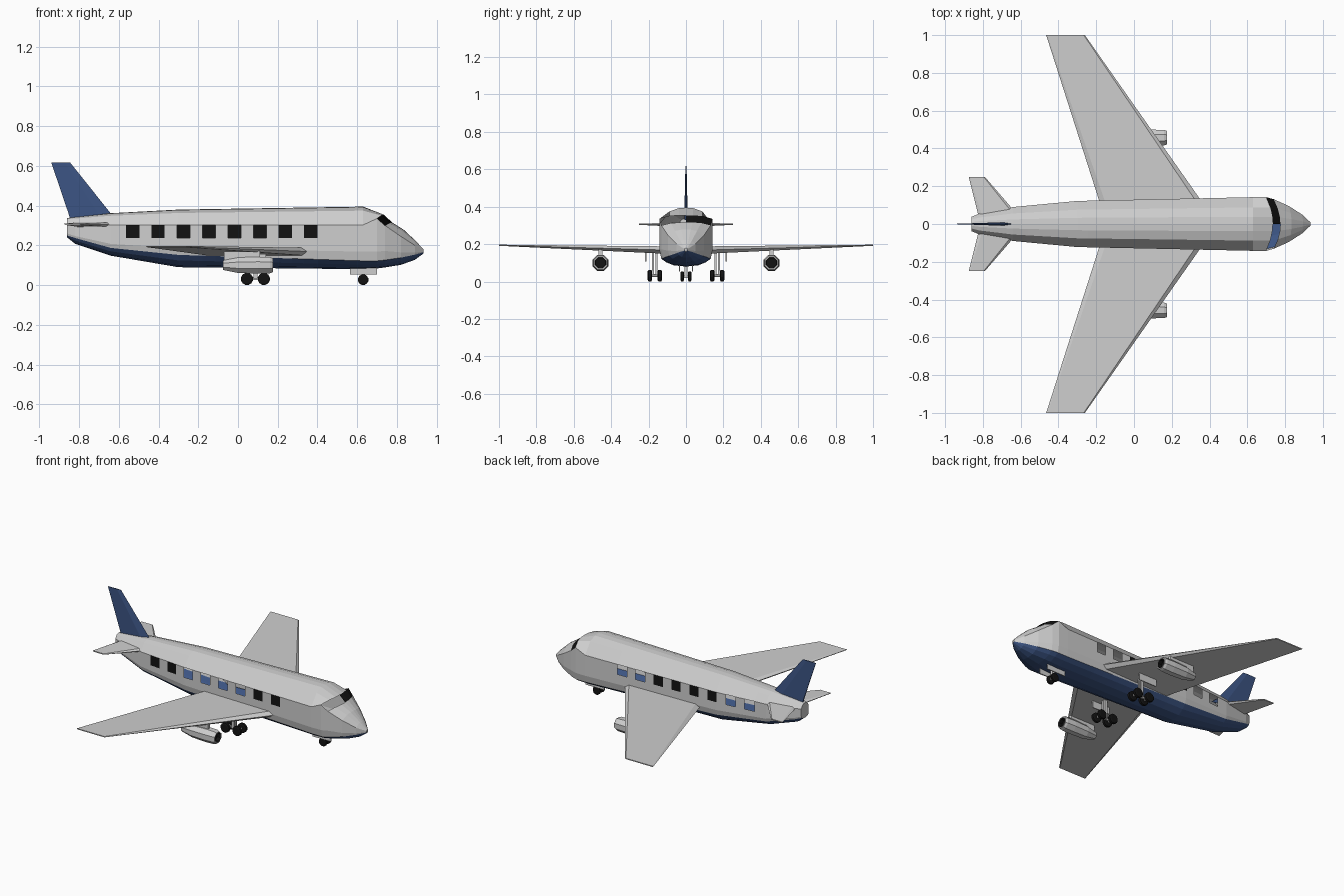
import bpy, bmesh, math
from mathutils import Vector

if "Cube" in bpy.data.objects:
    bpy.data.objects.remove(bpy.data.objects["Cube"])


def material(name, rgb):
    m = bpy.data.materials.new(name)
    m.diffuse_color = (*rgb, 1)
    m.use_nodes = True
    m.node_tree.nodes["Principled BSDF"].inputs["Base Color"].default_value = m.diffuse_color
    return m


GREY = material("light_grey", (0.62, 0.62, 0.62))
BLUE = material("navy_blue", (0.045, 0.09, 0.23))
BLACK = material("black", (0.006, 0.006, 0.006))


def loft(name, rings, mats, rule=None):
    """Skin closed rings, cap both ends. rule(section, side) gives a material index, or None for a hole."""
    bm = bmesh.new()
    vs = [[bm.verts.new(p) for p in r] for r in rings]
    n = len(rings[0])
    holes = []
    for i in range(len(vs) - 1):
        for j in range(n):
            k = (j + 1) % n
            f = bm.faces.new((vs[i][j], vs[i][k], vs[i + 1][k], vs[i + 1][j]))
            m = rule(i, j) if rule else 0
            if m is None:
                holes.append(f)
            else:
                f.material_index = m
    bm.faces.new(vs[0])
    bm.faces.new(vs[-1])
    bmesh.ops.recalc_face_normals(bm, faces=bm.faces)
    bmesh.ops.delete(bm, geom=holes, context='FACES')
    me = bpy.data.meshes.new(name)
    bm.to_mesh(me)
    bm.free()
    for m in mats:
        me.materials.append(m)
    ob = bpy.data.objects.new(name, me)
    bpy.context.collection.objects.link(ob)
    return ob


def box(name, lo, hi, mat):
    ring = lambda z: [(lo[0], lo[1], z), (hi[0], lo[1], z), (hi[0], hi[1], z), (lo[0], hi[1], z)]
    return loft(name, [ring(lo[2]), ring(hi[2])], [mat])


def disc_ring(axis, t, r, c, n):
    """Circle of n points at position t along the x or y axis, centred on the other two coordinates c."""
    pts = []
    for k in range(n):
        a = 2 * math.pi * (k + 0.5) / n
        u, z = c[0] + r * math.cos(a), c[1] + r * math.sin(a)
        pts.append((t, u, z) if axis == 'x' else (u, t, z))
    return pts


# Fuselage stations: x, bottom, paint line, window sill, window head, top, half width, forward sweep
KEYS = [
    (-0.86, 0.24, 0.25, 0.275, 0.31, 0.337, 0.038, 0),
    (-0.82, 0.208, 0.237, 0.262, 0.31, 0.342, 0.055, 0),
    (-0.64, 0.148, 0.187, 0.238, 0.303, 0.362, 0.09, 0),
    (-0.30, 0.09, 0.152, 0.238, 0.303, 0.38, 0.122, 0),
    (0.63, 0.08, 0.122, 0.238, 0.303, 0.395, 0.142, 0),
    (0.70, 0.084, 0.122, 0.24, 0.335, 0.354, 0.142, 0.035),
    (0.74, 0.089, 0.126, 0.24, 0.30, 0.316, 0.131, 0.035),
    (0.82, 0.102, 0.138, 0.205, 0.245, 0.278, 0.095, 0.015),
    (0.89, 0.127, 0.153, 0.18, 0.20, 0.222, 0.05, 0.005),
    (0.935, 0.16, 0.166, 0.17, 0.174, 0.178, 0.008, 0),
]
WINDOWS = [-0.53 + 0.128 * i for i in range(8)]


def station(x):
    for a, b in zip(KEYS, KEYS[1:]):
        if a[0] <= x <= b[0]:
            t = (x - a[0]) / (b[0] - a[0])
            return [p + (q - p) * t for p, q in zip(a, b)]


def hull_ring(x):
    x, bot, zb, zl, zu, top, w, s = station(x)
    half = [(0, bot), (0.45, bot + 0.15 * (zb - bot)), (0.75, bot + 0.55 * (zb - bot)), (0.93, zb),
            (1, zb + 0.4 * (zl - zb)), (1, zl), (1, zu),
            (0.62, zu + 0.78 * (top - zu)), (0.27, zu + 0.97 * (top - zu)), (0, top)]
    full = half + [(-y, z) for y, z in half[8:0:-1]]
    return [(x + (s * (1 - y * y) if z >= zu else 0), y * w, z) for y, z in full]


xs = sorted([k[0] for k in KEYS] + [c + d for c in WINDOWS for d in (-0.033, 0.033)])


def hull_rule(i, j):
    band, left = (j, True) if j < 9 else (17 - j, False)
    mid = (xs[i] + xs[i + 1]) / 2
    if band < 3:
        return 1
    # dark panes alternate with open windows from side to side
    if band == 5:
        for n, c in enumerate(WINDOWS):
            if abs(mid - c) < 0.033:
                return 2 if (2 <= n <= 5) == left else None
    # windshield: pane on one side, opening on the other
    if band >= 6 and 0.70 < mid < 0.74:
        return 2 if left else None
    return 0


loft("fuselage", [hull_ring(x) for x in xs], [GREY, BLUE, BLACK], hull_rule)

# Tail fin
fin = []
for z, x0, x1, t in ((0.33, -0.845, -0.60, 0.009), (0.36, -0.853, -0.64, 0.009), (0.617, -0.94, -0.845, 0.003)):
    fin.append([(x0, -t * 0.4, z), (x0 + 0.7 * (x1 - x0), -t, z), (x1, 0, z),
                (x0 + 0.7 * (x1 - x0), t, z), (x0, t * 0.4, z)])
loft("tail_fin", fin, [BLUE])

for side, s in (("left", 1), ("right", -1)):
    # Main wing
    def wing_ring(y, x0, x1, z0, z1, bevel):
        m = (z0 + z1) / 2
        return [(x0, s * y, m + 0.003), (x0 + bevel, s * y, z0), (x1 - bevel, s * y, z0),
                (x1, s * y, m), (x1 - bevel, s * y, z1), (x0 + bevel, s * y, z1)]
    loft("wing_" + side, [wing_ring(0.10, -0.177, 0.372, 0.148, 0.188, 0.03),
                          wing_ring(1.0, -0.465, -0.26, 0.191, 0.197, 0.006)], [GREY])

    # Tailplane
    loft("tailplane_" + side, [wing_ring(0.03, -0.82, -0.60, 0.292, 0.317, 0.02),
                               wing_ring(0.25, -0.875, -0.79, 0.303, 0.309, 0.006)], [GREY])

    # Engine with dark recessed intake, hung on a pylon
    shape = [(-0.075, 0.026), (0.0, 0.042), (0.10, 0.046), (0.16, 0.044), (0.175, 0.038), (0.175, 0.031), (0.15, 0.029)]
    eng = loft("engine_" + side, [disc_ring('x', x, r, (s * 0.457, 0.1), 8) for x, r in shape],
               [GREY, BLACK], lambda i, j: 1 if i == 5 else 0)
    eng.data.polygons[-1].material_index = 1
    box("engine_pylon_" + side, (-0.07, s * 0.457 - 0.01, 0.12), (0.11, s * 0.457 + 0.01, 0.172), GREY)

    # Main landing gear: four wheels, axles, bogie, struts and door
    for fore, x in (("front", 0.13), ("rear", 0.045)):
        for pos, y in (("inner", 0.14), ("outer", 0.193)):
            rings = [disc_ring('y', s * y + d, r, (x, 0.031), 12)
                     for d, r in ((-0.012, 0.024), (-0.008, 0.031), (0.008, 0.031), (0.012, 0.024))]
            loft("main_wheel_%s_%s_%s" % (fore, pos, side), rings, [BLACK])
        loft("main_axle_%s_%s" % (fore, side),
             [disc_ring('y', s * y, 0.007, (x, 0.031), 6) for y in (0.14, 0.193)], [GREY])
    yc = s * 0.1665
    box("bogie_" + side, (0.045, yc - 0.006, 0.025), (0.13, yc + 0.006, 0.04), GREY)
    for pos, d in (("inner", -0.009), ("outer", 0.009)):
        box("main_strut_%s_%s" % (pos, side), (0.078, yc + d - 0.005, 0.03), (0.098, yc + d + 0.005, 0.165), GREY)
    box("main_gear_door_" + side, (0.01, s * 0.215 - 0.003, 0.108), (0.14, s * 0.215 + 0.003, 0.16), GREY)

    # Nose landing gear
    rings = [disc_ring('y', s * 0.02 + d, r, (0.63, 0.027), 12)
             for d, r in ((-0.01, 0.02), (-0.006, 0.027), (0.006, 0.027), (0.01, 0.02))]
    loft("nose_wheel_" + side, rings, [BLACK])
    box("nose_gear_door_" + side, (0.565, s * 0.035 - 0.003, 0.053), (0.70, s * 0.035 + 0.003, 0.09), GREY)

box("nose_strut", (0.622, -0.007, 0.02), (0.638, 0.007, 0.09), GREY)
loft("nose_axle", [disc_ring('y', y, 0.006, (0.63, 0.027), 6) for y in (-0.02, 0.02)], [GREY])
